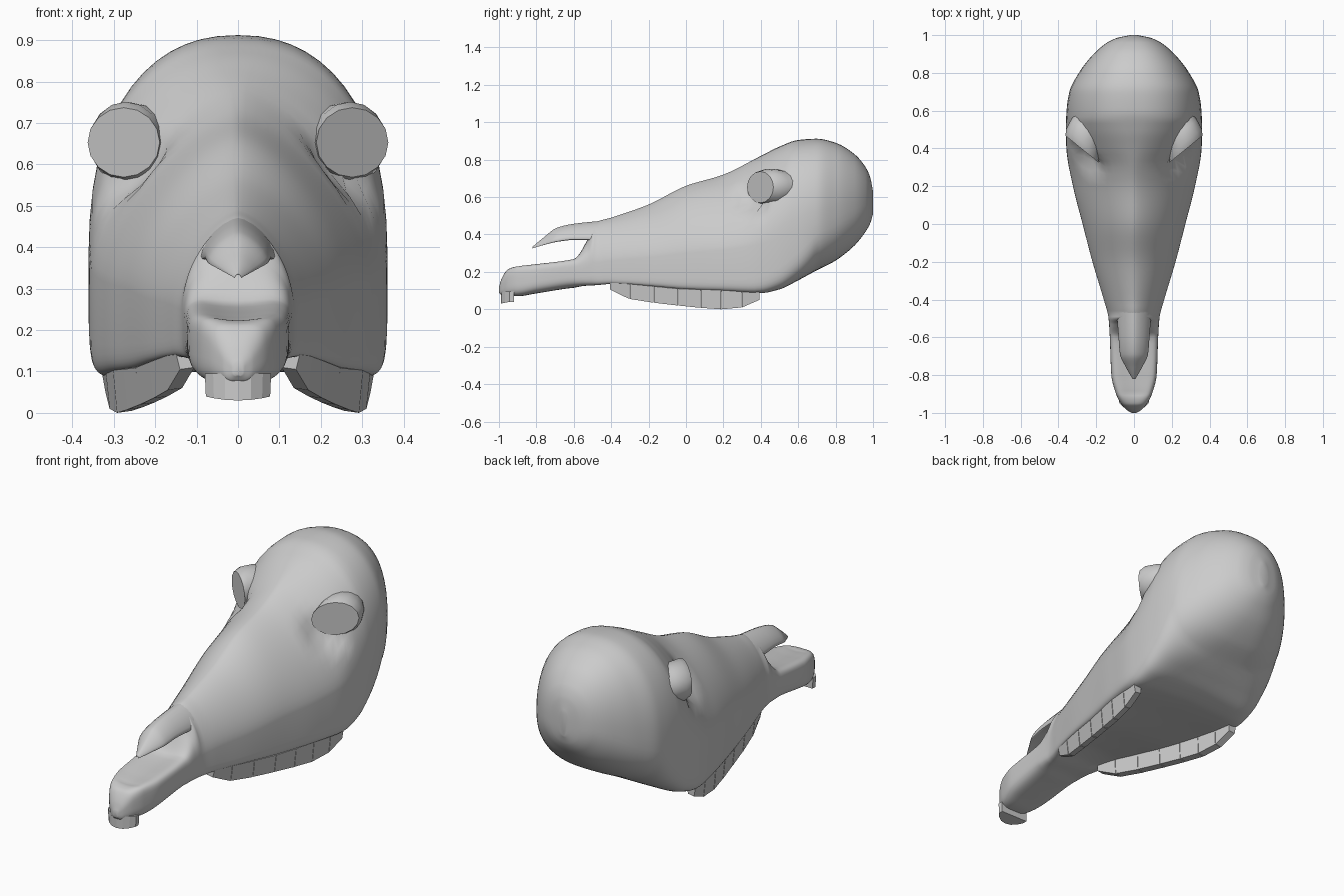
import bpy, bmesh, math
from mathutils import Vector

if "Cube" in bpy.data.objects:
    bpy.data.objects.remove(bpy.data.objects["Cube"])

bone = bpy.data.materials.new("bone_grey")
bone.diffuse_color = (0.6, 0.6, 0.6, 1)
bone.use_nodes = True
bone.node_tree.nodes["Principled BSDF"].inputs["Base Color"].default_value = bone.diffuse_color


def finish(name, bm, smooth=None):
    bmesh.ops.recalc_face_normals(bm, faces=bm.faces)
    me = bpy.data.meshes.new(name)
    bm.to_mesh(me)
    bm.free()
    me.materials.append(bone)
    ob = bpy.data.objects.new(name, me)
    bpy.context.collection.objects.link(ob)
    if smooth:
        bpy.ops.object.select_all(action='DESELECT')
        ob.select_set(True)
        bpy.context.view_layer.objects.active = ob
        bpy.ops.object.shade_smooth_by_angle(angle=math.radians(smooth))
    return ob


def ramp(y, a, b):
    return min(1, max(0, (y - a) / (b - a)))


def resample(rows, steps):
    """Monotone cubic interpolation of station rows (first column is y)."""
    def slope(i, c):
        return (rows[i+1][c] - rows[i][c]) / (rows[i+1][0] - rows[i][0])

    def tangent(i, c):
        if i == 0:
            return slope(0, c)
        if i == len(rows) - 1:
            return slope(i - 1, c)
        d0, d1 = slope(i - 1, c), slope(i, c)
        return 0 if d0 * d1 <= 0 else 2 * d0 * d1 / (d0 + d1)
    out = []
    for i in range(len(rows) - 1):
        h = rows[i+1][0] - rows[i][0]
        for k in range(steps):
            t = k / steps
            e = t * t * (3 - 2 * t)
            row = [rows[i][0] + h * t]
            for c in range(1, len(rows[0])):
                row.append((1 - e) * rows[i][c] + e * rows[i+1][c]
                           + h * t * (1 - t) * ((1 - t) * tangent(i, c) - t * tangent(i+1, c)))
            out.append(row)
    return out + [list(rows[-1])]


def skin(bm, rings):
    """Join equal rings with quads and close both ends."""
    n = len(rings[0])
    for r0, r1 in zip(rings, rings[1:]):
        for k in range(n):
            j = (k + 1) % n
            bm.faces.new((r0[k], r0[j], r1[j], r1[k]))
    bm.faces.new(rings[0])
    bm.faces.new(rings[-1])


# Eye socket frame: disc centre, facing direction and in-plane axis
def socket(side):
    return (Vector((.276 * side, .397, .653)), Vector((.63 * side, -.777, 0)),
            Vector((.777 * side, .63, 0)))


def hollow(p):
    """Press the brow flat in front of each eye socket."""
    center, normal, across = socket(1 if p.x > 0 else -1)
    d = (p - center).dot(normal) + .015
    r = math.hypot((p - center).dot(across), (p.z - center.z) * 1.15)
    if 0 < d < .25:
        p = p - normal * d * (1 - ramp(r, .11, .17))
    return p


def loft(name, rows, level, top_power, low_power, dip, arch, warp=None, sides=56, steps=6):
    """Skin superellipse rings of (y, bottom, top, half width)."""
    bm = bmesh.new()
    rings = []
    for y, zb, zt, w in resample(rows, steps):
        zw = zb + (zt - zb) * level(y)
        ring = []
        for k in range(sides):
            a = 2 * math.pi * k / sides
            c, s = math.cos(a), math.sin(a)
            n = top_power(y) if s >= 0 else low_power(y)
            u = math.copysign(abs(c) ** (2 / n), c)
            v = abs(s) ** (2 / n)
            if s >= 0:
                z = zw + (zt - zw) * v - dip(y) * (1 - u * u) * v
            else:
                z = zw - (zw - zb) * v + arch(y) * (1 - u * u) * v
            p = Vector((u * w, y, z))
            ring.append(bm.verts.new(warp(p) if warp else p))
        rings.append(ring)
    skin(bm, rings)
    return finish(name, bm, 40)


# Cranium, muzzle and front jaw in one skin
skull = [
    (-1.00, .09, .12, .012),
    (-.985, .075, .165, .038),
    (-.95, .07, .225, .07),
    (-.90, .07, .25, .095),
    (-.80, .085, .262, .12),
    (-.60, .115, .29, .128),
    (-.53, .12, .37, .132),
    (-.49, .12, .462, .136),
    (-.40, .125, .49, .16),
    (-.20, .11, .56, .22),
    (0, .09, .66, .272),
    (.20, .08, .72, .323),
    (.40, .07, .82, .358),
    (.50, .09, .87, .361),
    (.60, .14, .905, .357),
    (.70, .20, .912, .342),
    (.80, .26, .89, .292),
    (.90, .34, .83, .214),
    (.96, .415, .76, .143),
    (.985, .46, .705, .09),
    (1.0, .51, .63, .02),
]
loft("skull", skull,
     level=lambda y: .55 - .18 * ramp(y, -.65, -.48) + .06 * ramp(y, .8, 1),
     top_power=lambda y: (2.4 + ramp(y, -1, -.9) - 1.8 * ramp(y, -.6, -.48)
                          - .1 * ramp(y, -.3, .2) + .75 * ramp(y, .32, .55)),
     low_power=lambda y: (3 + ramp(y, -1, -.9) + 6 * ramp(y, -.6, -.35)
                          - 7 * ramp(y, .36, .7) - .8 * ramp(y, .7, .95)),
     dip=lambda y: .028 * ramp(y, -.98, -.9) * (1 - ramp(y, -.6, -.52)),
     arch=lambda y: .035 * ramp(y, -.6, -.3) * (1 - ramp(y, .4, .8)),
     warp=hollow)

# Overhanging nose bone
nose = [
    (-.82, .325, .335, .008),
    (-.76, .34, .385, .042),
    (-.69, .355, .436, .074),
    (-.60, .365, .457, .082),
    (-.43, .36, .475, .095),
]
loft("nose_bone", nose, level=lambda y: .15, top_power=lambda y: 1.5,
     low_power=lambda y: 3, dip=lambda y: 0, arch=lambda y: .01, sides=24)

# Eye sockets: flat discs whose rims sink back into the cranium
for side, label in ((1, "right"), (-1, "left")):
    bm = bmesh.new()
    center, normal, across = socket(side)
    rings = []
    for back, inward, rx, rz in ((0, 0, .112, .084), (.035, .005, .113, .098),
                                 (.09, .025, .105, .095), (.20, .085, .09, .07)):
        ring = []
        for k in range(16):
            a = 2 * math.pi * k / 16
            ring.append(bm.verts.new(center + Vector((-inward * side, back, rz * math.sin(a)))
                                     + across * rx * math.cos(a)))
        rings.append(ring)
    skin(bm, rings)
    finish(label + "_eye_socket", bm, 40)

# Cheek tooth rows: (y, outer x, lower z)
path = [(-.405, .15, .105), (-.30, .18, .055), (-.17, .215, .035), (-.04, .247, .02),
        (.08, .277, .008), (.19, .302, 0), (.30, .32, .01), (.395, .33, .05)]
for side, label in ((1, "right"), (-1, "left")):
    bm = bmesh.new()
    for (y0, x0, z0), (y1, x1, z1) in zip(path, path[1:]):
        ends = []
        for y, x, z in ((y0, x0, z0), (y1 - .003, x1, z1)):
            top = .145 - .04 * ramp(y, -.4, 0)
            ends.append([bm.verts.new((px * side, y, pz)) for px, pz in
                         ((x, top), (x - .01, z), (x - .045, z + .005), (x - .05, top + .03))])
        skin(bm, ends)
    finish(label + "_cheek_teeth", bm)

# Front teeth: curved block
half = [(.08, -.92), (.08, -.945), (.06, -.967), (.032, -.985), (0, -.99)]
outline = half + [(-x, y) for x, y in reversed(half[:-1])]
bm = bmesh.new()
low = [bm.verts.new((x * .97, y, .03 + 1.5 * x * x)) for x, y in outline]
top = [bm.verts.new((x, y, .095)) for x, y in outline]
skin(bm, [low, top])
finish("front_teeth", bm)
